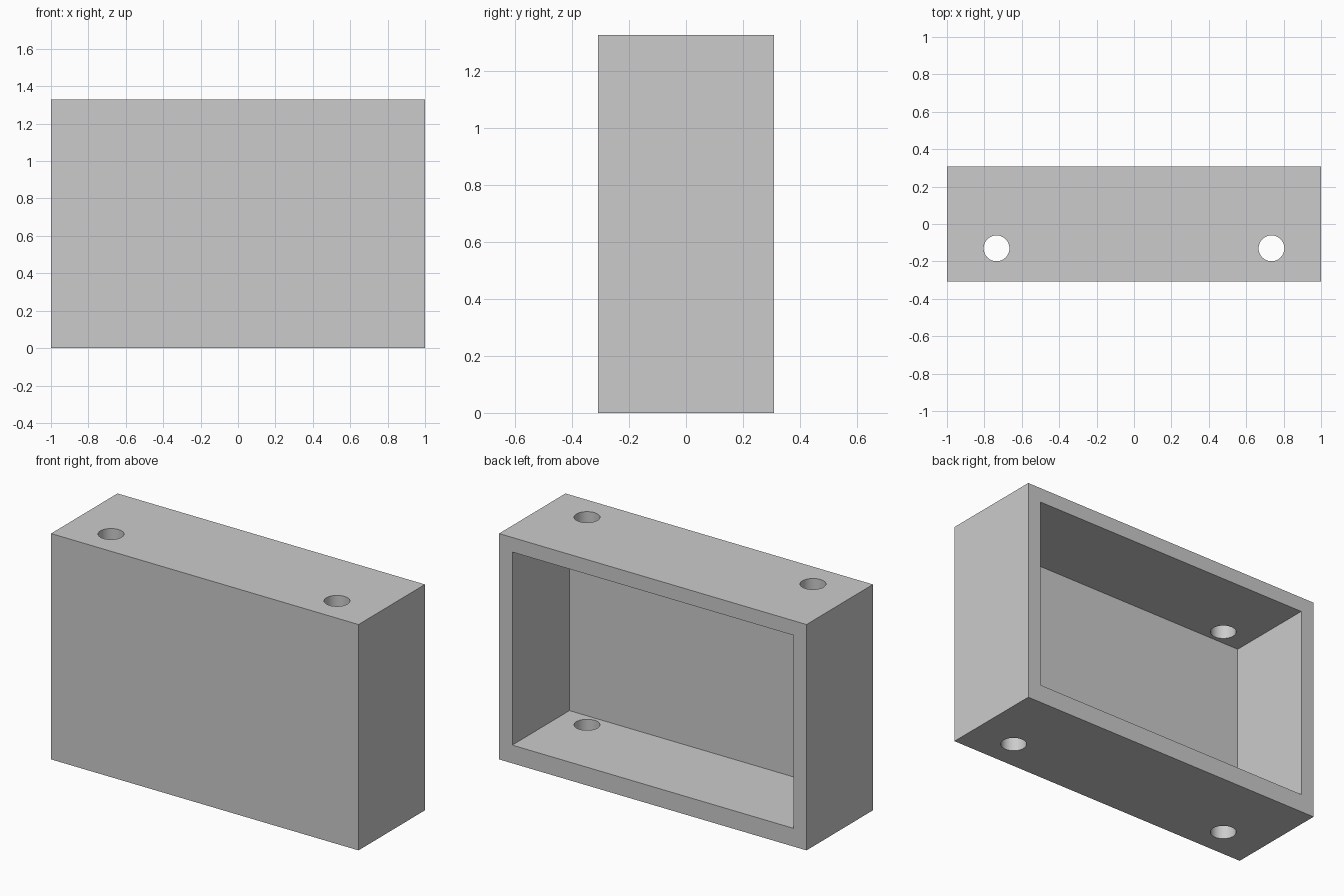
import bpy
import math

cube = bpy.data.objects.get("Cube")
if cube:
    bpy.data.objects.remove(cube, do_unlink=True)

WIDTH, DEPTH, HEIGHT = 2.0, 0.617, 1.328
WALL, FLOOR = 0.086, 0.107
HOLE_X, HOLE_Y, HOLE_R = 0.735, -0.13, 0.069

grey = bpy.data.materials.new("light grey")
grey.use_nodes = True
colour = (0.6, 0.6, 0.6, 1.0)
grey.diffuse_color = colour
grey.node_tree.nodes["Principled BSDF"].inputs["Base Color"].default_value = colour


def box(name, low, high):
    """Axis-aligned box between two corners."""
    centre = [(a + b) / 2 for a, b in zip(low, high)]
    bpy.ops.mesh.primitive_cube_add(size=1, location=centre)
    obj = bpy.context.object
    obj.name = name
    obj.scale = [b - a for a, b in zip(low, high)]
    bpy.ops.object.transform_apply(location=True, rotation=False, scale=True)
    obj.data.materials.append(grey)
    return obj


def cut(target, cutter):
    """Subtract the cutter from the target and discard it."""
    mod = target.modifiers.new("cut", "BOOLEAN")
    mod.operation = "DIFFERENCE"
    mod.solver = "EXACT"
    mod.object = cutter
    bpy.context.view_layer.objects.active = target
    bpy.ops.object.modifier_apply(modifier=mod.name)
    bpy.data.objects.remove(cutter, do_unlink=True)


# Outer casing
casing = box("casing", (-WIDTH / 2, -DEPTH / 2, 0), (WIDTH / 2, DEPTH / 2, HEIGHT))

# Cavity open at the back
cavity = box("cavity_cutter",
             (-WIDTH / 2 + WALL, -DEPTH / 2 + WALL, FLOOR),
             (WIDTH / 2 - WALL, DEPTH, HEIGHT - WALL))
cut(casing, cavity)

# Round holes through the top and the floor
for side in (-1, 1):
    bpy.ops.mesh.primitive_cylinder_add(vertices=48, radius=HOLE_R, depth=HEIGHT * 2,
                                        location=(side * HOLE_X, HOLE_Y, HEIGHT / 2))
    drill = bpy.context.object
    drill.name = "hole_cutter"
    drill.data.materials.append(grey)
    cut(casing, drill)

# Smooth hole walls, crisp box edges
bpy.ops.object.select_all(action="DESELECT")
casing.select_set(True)
bpy.context.view_layer.objects.active = casing
bpy.ops.object.shade_smooth_by_angle(angle=math.radians(30))
